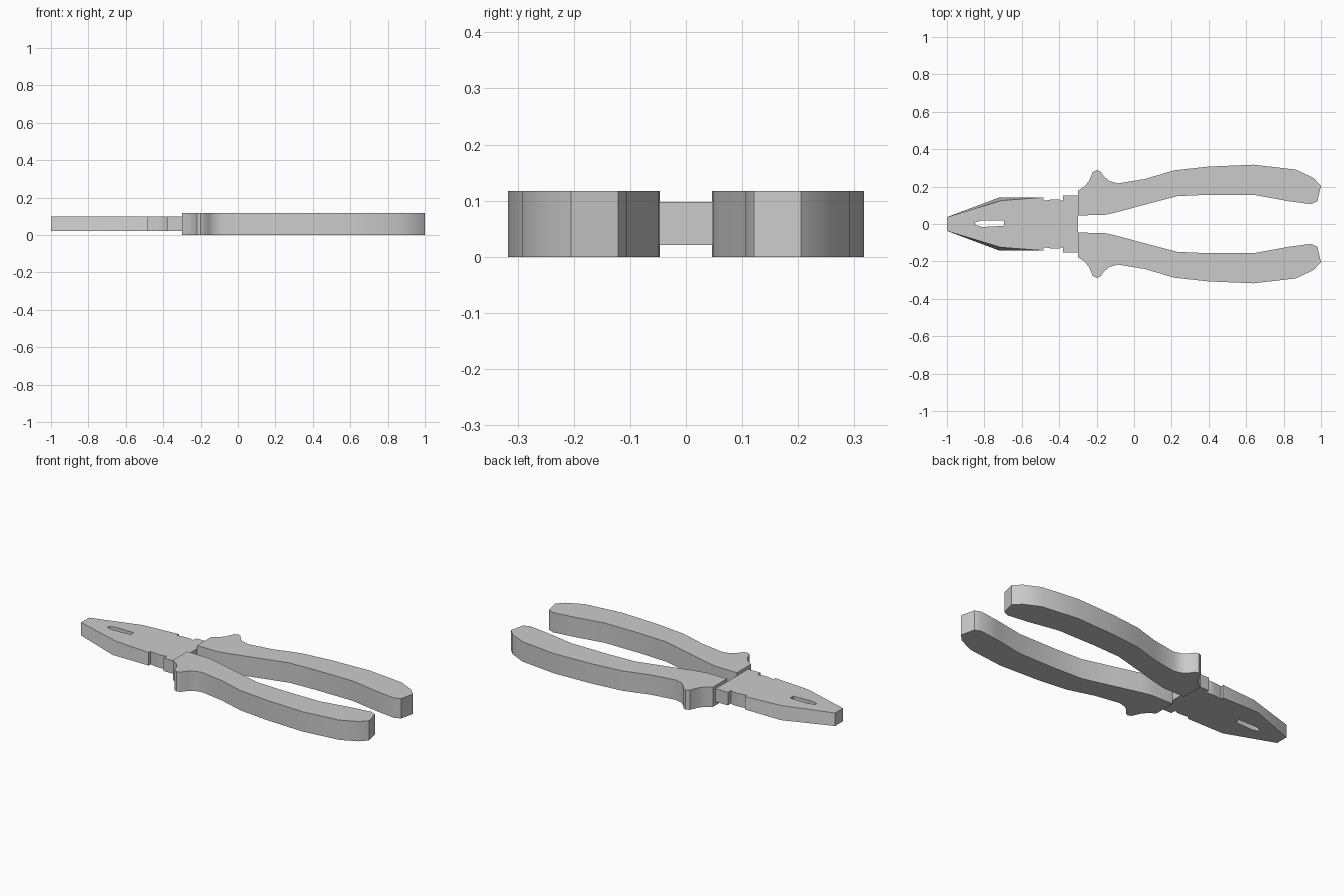
import bpy, bmesh, math

if "Cube" in bpy.data.objects:
    bpy.data.objects.remove(bpy.data.objects["Cube"])


def prism(name, bottom, z0, z1, top=None):
    """Solid between a bottom outline and an equally long top outline."""
    bm = bmesh.new()
    lo = [bm.verts.new((x, y, z0)) for x, y in bottom]
    hi = [bm.verts.new((x, y, z1)) for x, y in (top or bottom)]
    bm.faces.new(lo[::-1])
    bm.faces.new(hi)
    n = len(lo)
    for i in range(n):
        j = (i + 1) % n
        bm.faces.new((lo[i], lo[j], hi[j], hi[i]))
    bmesh.ops.recalc_face_normals(bm, faces=bm.faces)
    me = bpy.data.meshes.new(name)
    bm.to_mesh(me)
    bm.free()
    ob = bpy.data.objects.new(name, me)
    bpy.context.collection.objects.link(ob)
    return ob


def select(ob):
    bpy.ops.object.select_all(action='DESELECT')
    ob.select_set(True)
    bpy.context.view_layer.objects.active = ob


def smooth(ob):
    select(ob)
    bpy.ops.object.shade_smooth_by_angle(angle=math.radians(35))


def mirrored(half):
    return half + [(x, -y) for x, y in reversed(half)]


# Handles: one grip outline with a finger guard, mirrored across y
grip = [(-0.30, 0.046), (-0.16, 0.048), (-0.10, 0.061), (0.06, 0.104),
        (0.23, 0.149), (0.40, 0.156), (0.64, 0.156), (0.82, 0.123),
        (0.945, 0.106), (0.98, 0.121), (1.0, 0.205), (0.96, 0.246),
        (0.865, 0.291), (0.64, 0.317), (0.40, 0.307), (0.215, 0.287),
        (0.06, 0.241), (-0.085, 0.217), (-0.13, 0.229), (-0.155, 0.248),
        (-0.18, 0.281), (-0.20, 0.288), (-0.22, 0.278), (-0.24, 0.23),
        (-0.265, 0.2), (-0.30, 0.178)]
for side, name in ((1, "left_handle"), (-1, "right_handle")):
    smooth(prism(name, [(x, side * y) for x, y in grip], 0, 0.117))

# Jaws: tapered nose whose flanks lean in towards the top, neck and collar
neck = [(-0.485, 0.142), (-0.485, 0.124), (-0.44, 0.131), (-0.40, 0.131),
        (-0.38, 0.123), (-0.38, 0.152), (-0.30, 0.152)]
jaw_bottom = mirrored([(-1.0, 0.037), (-0.72, 0.142)] + neck)
jaw_top = mirrored([(-1.0, 0.037), (-0.71, 0.125)] + neck)
jaws = prism("jaws", jaw_bottom, 0.021, 0.098, jaw_top)

# Slot through the jaws
slot = prism("slot_cutter", [(-0.85, 0.008), (-0.81, 0.02), (-0.695, 0.02),
                             (-0.695, -0.01), (-0.81, -0.016), (-0.848, -0.006)], -0.1, 0.2)
slot.hide_render = True
cut = jaws.modifiers.new("slot", 'BOOLEAN')
cut.object = slot
cut.operation = 'DIFFERENCE'
cut.solver = 'EXACT'
select(jaws)
bpy.ops.object.modifier_apply(modifier=cut.name)
bpy.data.objects.remove(slot)
smooth(jaws)
